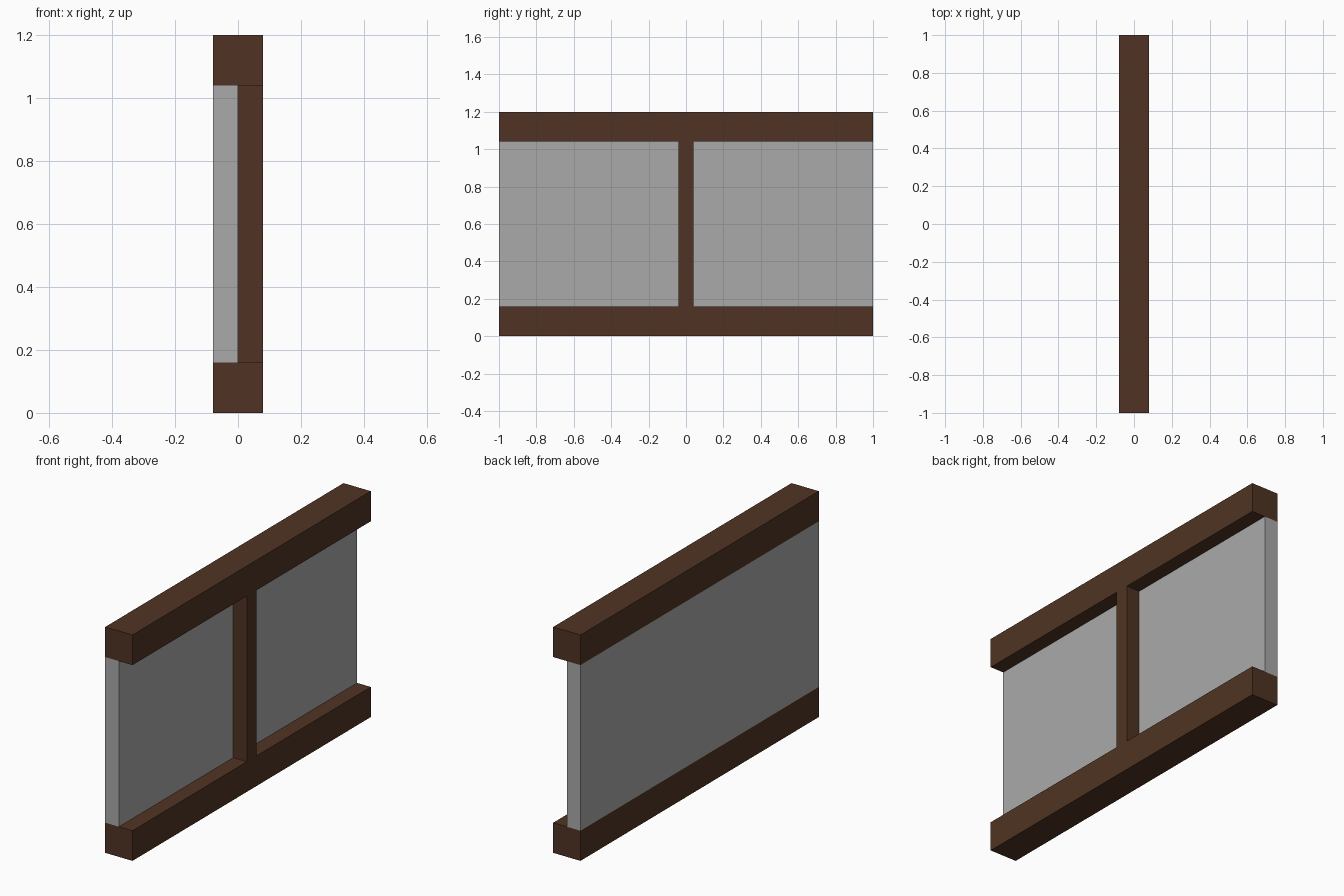
import bpy

cube = bpy.data.objects.get("Cube")
if cube:
    bpy.data.objects.remove(cube, do_unlink=True)


def make_material(name, colour):
    mat = bpy.data.materials.new(name)
    mat.use_nodes = True
    mat.diffuse_color = colour
    mat.node_tree.nodes["Principled BSDF"].inputs["Base Color"].default_value = colour
    return mat


def box(name, low, high, mat):
    """Axis-aligned box between two corners."""
    centre = [(a + b) / 2 for a, b in zip(low, high)]
    bpy.ops.mesh.primitive_cube_add(size=1, location=centre)
    obj = bpy.context.object
    obj.name = name
    obj.scale = [b - a for a, b in zip(low, high)]
    bpy.ops.object.transform_apply(location=False, rotation=False, scale=True)
    obj.data.materials.append(mat)
    return obj


wood = make_material("dark brown wood", (0.08, 0.034, 0.017, 1))
plaster = make_material("grey panel", (0.40, 0.40, 0.40, 1))

HALF_DEPTH, HALF_LENGTH, HEIGHT, RAIL, HALF_POST = 0.08, 1.0, 1.2, 0.16, 0.04

# Horizontal beams along the bottom and top
for name, z in (("bottom_beam", 0), ("top_beam", HEIGHT - RAIL)):
    box(name, (-HALF_DEPTH, -HALF_LENGTH, z), (HALF_DEPTH, HALF_LENGTH, z + RAIL), wood)

# Wall panel, flush with the beams on one side
box("wall_panel", (-HALF_DEPTH, -HALF_LENGTH, RAIL), (0, HALF_LENGTH, HEIGHT - RAIL), plaster)

# Upright post in the middle of the recessed side
box("centre_post", (0, -HALF_POST, RAIL), (HALF_DEPTH, HALF_POST, HEIGHT - RAIL), wood)
